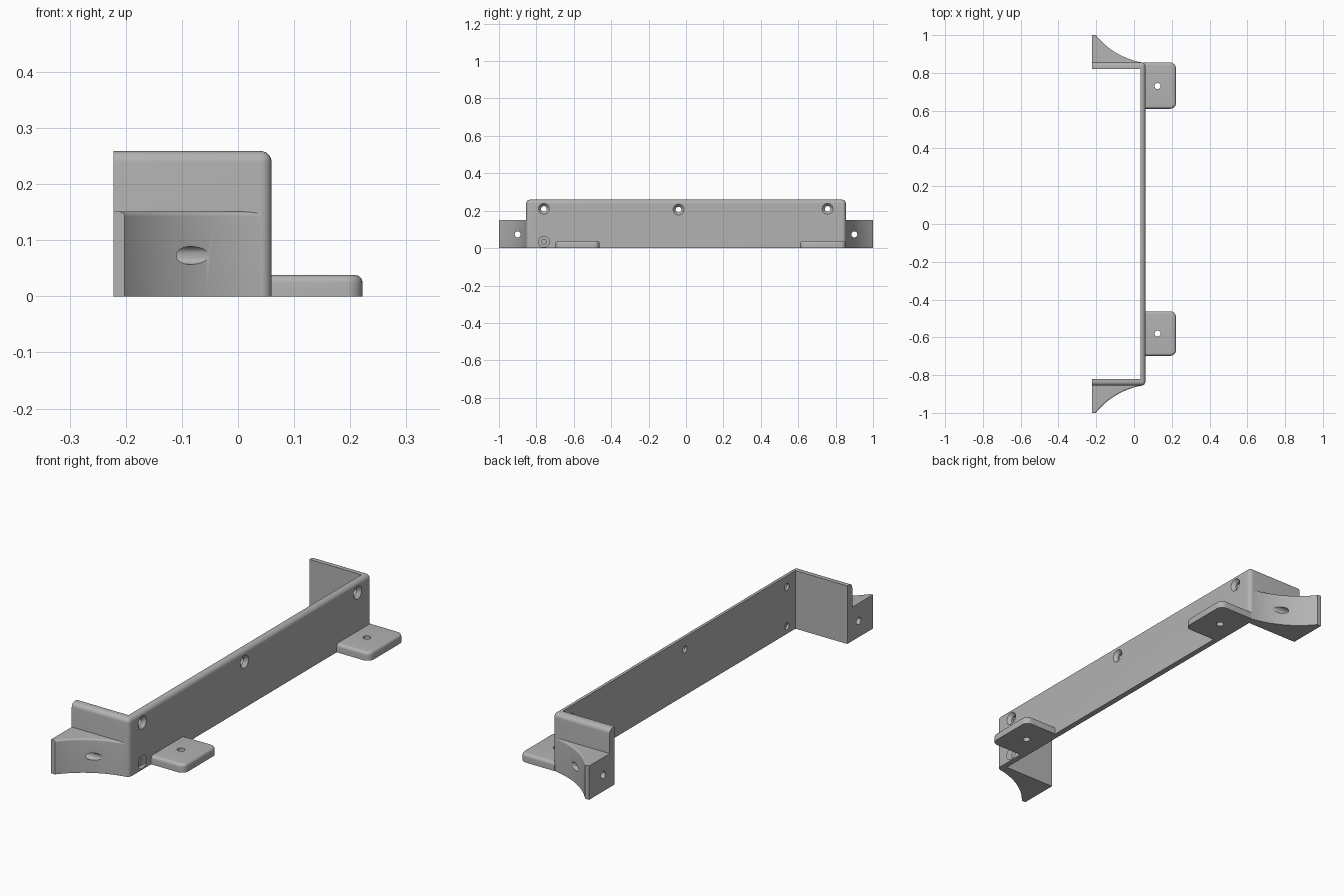
import bpy, bmesh, math
from mathutils import Matrix, Vector

if "Cube" in bpy.data.objects:
    bpy.data.objects.remove(bpy.data.objects["Cube"], do_unlink=True)

grey = bpy.data.materials.new("plain grey")
grey.use_nodes = True
grey.diffuse_color = (0.45, 0.45, 0.45, 1)
grey.node_tree.nodes["Principled BSDF"].inputs["Base Color"].default_value = (0.45, 0.45, 0.45, 1)


def prism(name, outline, height, bevels):
    """Extrude an outline upward, then round edges picked by (test, radius) pairs."""
    bm = bmesh.new()
    base = bm.faces.new([bm.verts.new((x, y, 0)) for x, y in outline])
    top = bmesh.ops.extrude_face_region(bm, geom=[base])["geom"]
    bmesh.ops.translate(bm, vec=(0, 0, height), verts=[v for v in top if isinstance(v, bmesh.types.BMVert)])
    bmesh.ops.recalc_face_normals(bm, faces=bm.faces)
    for test, radius in bevels:
        edges = [e for e in bm.edges if test(e.verts[0].co, e.verts[1].co)]
        bmesh.ops.bevel(bm, geom=edges, offset=radius, segments=6, profile=0.5,
                        affect='EDGES', clamp_overlap=True)
    bmesh.ops.recalc_face_normals(bm, faces=bm.faces)
    return finish(name, bm)


def finish(name, bm):
    mesh = bpy.data.meshes.new(name)
    bm.to_mesh(mesh)
    bm.free()
    mesh.materials.append(grey)
    obj = bpy.data.objects.new(name, mesh)
    bpy.context.collection.objects.link(obj)
    return obj


def drill(obj, center, axis, radius, length, sink=0.0, sink_depth=0.015):
    """Cut a round hole, optionally countersunk on the +axis side of center."""
    turn = Vector(axis).to_track_quat('Z', 'Y').to_matrix().to_4x4()
    place = Matrix.Translation(center) @ turn
    cones = [(radius, radius, length, 0)]
    if sink:
        cones.append((radius, 2 * sink - radius, 2 * sink_depth, 0))
    for r1, r2, depth, shift in cones:
        bm = bmesh.new()
        bmesh.ops.create_cone(bm, cap_ends=True, segments=32, radius1=r1, radius2=r2, depth=depth,
                              matrix=place @ Matrix.Translation((0, 0, shift)))
        cutter = finish("cutter", bm)
        cutter.hide_render = True
        mod = obj.modifiers.new("hole", 'BOOLEAN')
        mod.operation, mod.solver, mod.object = 'DIFFERENCE', 'EXACT', cutter
        bpy.context.view_layer.objects.active = obj
        bpy.ops.object.modifier_apply(modifier=mod.name)
        bpy.data.objects.remove(cutter, do_unlink=True)


BACK, FACE, END = -0.222, 0.06, 0.855
TALL, LOW, TAB = 0.259, 0.151, 0.038


def level(z):
    return lambda a, b: abs(a.z - z) < 1e-4 and abs(b.z - z) < 1e-4


def upright(a, b):
    return abs(a.z - b.z) > 0.01


def outer_wall(a, b):
    on_face = all(abs(v.x - FACE) < 1e-4 for v in (a, b))
    on_end = any(all(abs(v.y - s * END) < 1e-4 for v in (a, b)) for s in (1, -1))
    if upright(a, b):
        return on_face
    return level(TALL)(a, b) and (on_face or on_end)


# U-shaped wall: long plate with two return walls
inner_x, inner_y = 0.034, 0.82
wall = prism("bracket_wall",
             [(BACK, -END), (FACE, -END), (FACE, END), (BACK, END),
              (BACK, inner_y), (inner_x, inner_y), (inner_x, -inner_y), (BACK, -inner_y)],
             TALL, [(outer_wall, 0.02)])
for y, z in ((-0.76, 0.21), (-0.04, 0.206), (0.757, 0.21), (-0.76, 0.034)):
    drill(wall, (FACE, y, z), (1, 0, 0), 0.015, 0.2, sink=0.029)
parts = [wall]

# Concave gussets on the outer side of each return wall
start, stop, radius = Vector((-0.202, 1.0)), Vector((0.04, END + 0.001)), 0.40
chord = stop - start
normal = Vector((-chord.y, chord.x)).normalized()
hub = (start + stop) / 2 + normal * math.sqrt(radius ** 2 - chord.length_squared / 4)
a0, a1 = (math.atan2(p.y - hub.y, p.x - hub.x) for p in (start, stop))
arc = [(hub.x + radius * math.cos(a0 + (a1 - a0) * i / 20),
        hub.y + radius * math.sin(a0 + (a1 - a0) * i / 20)) for i in range(21)]
for name, side in (("front_gusset", -1), ("back_gusset", 1)):
    outline = [(x, side * y) for x, y in [(BACK, 1.0)] + arc + [(0.03, 0.84), (BACK, 0.84)]]

    def curved_top(a, b):
        return level(LOW)(a, b) and min(abs(a.y), abs(b.y)) > END and abs(a.x - b.x) > 1e-4 \
            and max(a.x, b.x) > -0.2

    gusset = prism(name, outline, LOW, [(curved_top, 0.008)])
    drill(gusset, (-0.2, side * 0.9, 0.073), (1, 0, 0), 0.016, 0.4)
    parts.append(gusset)

# Mounting tabs at the foot of the long plate
for name, low, high, hole in (("front_tab", -0.698, -0.462, -0.58), ("back_tab", 0.61, END, 0.73)):
    def outer_corner(a, b):
        return upright(a, b) and a.x > 0.2

    def tab_top(a, b):
        return level(TAB)(a, b) and max(a.x, b.x) > 0.06

    tab = prism(name, [(0.05, low), (0.222, low), (0.222, high), (0.05, high)], TAB,
                [(outer_corner, 0.03), (tab_top, 0.014)])
    drill(tab, (0.125, hole, 0.02), (0, 0, 1), 0.016, 0.2)
    parts.append(tab)

bpy.ops.object.select_all(action='DESELECT')
for part in parts:
    part.select_set(True)
bpy.context.view_layer.objects.active = wall
bpy.ops.object.shade_smooth_by_angle(angle=math.radians(30))
